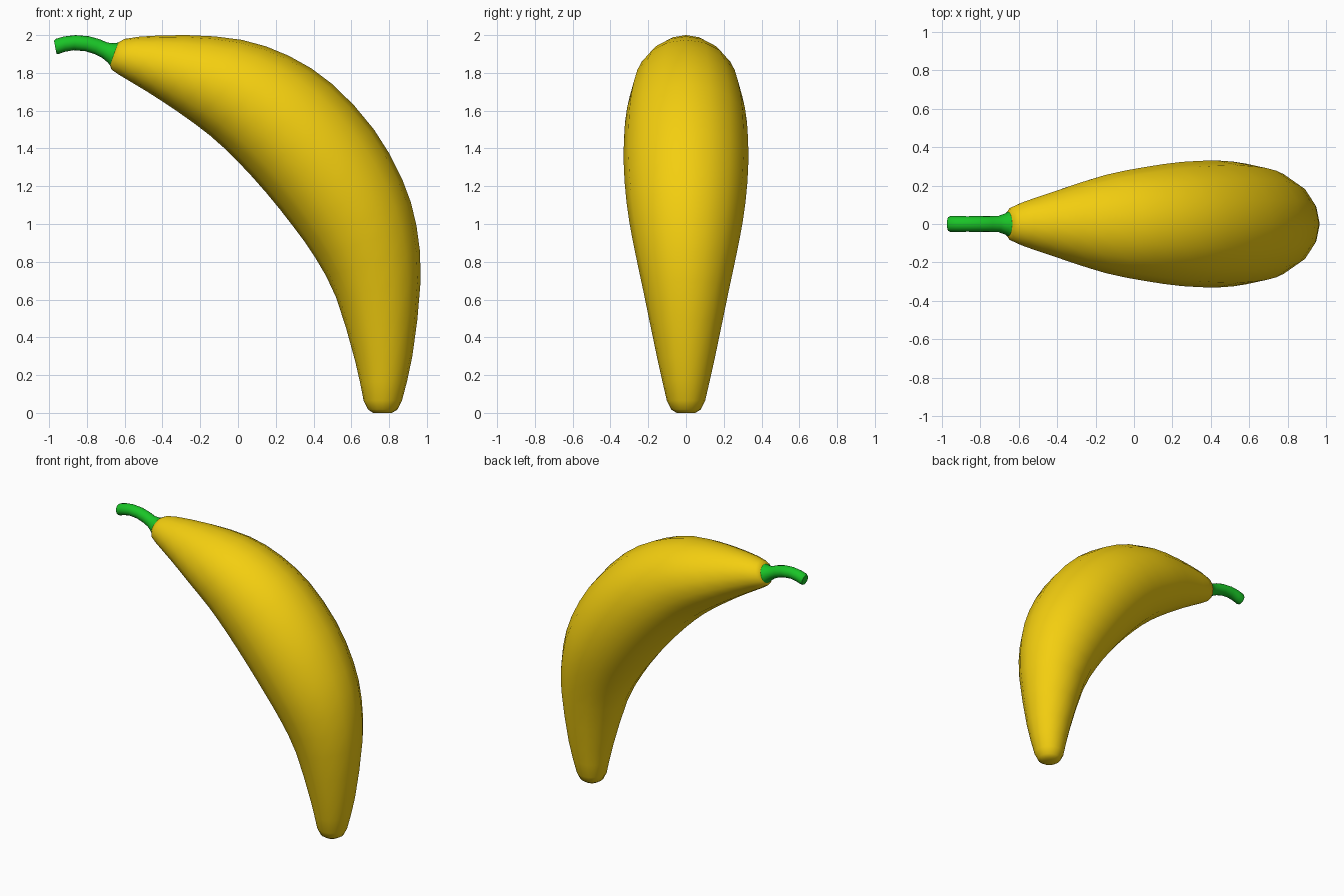
import bpy, bmesh, math
from mathutils import Vector

if "Cube" in bpy.data.objects:
    bpy.data.objects.remove(bpy.data.objects["Cube"])

# Each station is (inner x, inner z, outer x, outer z): a ring seen from the front
BODY = [
    (0.715, 0.0, 0.815, 0.0), (0.688, 0.018, 0.845, 0.018),
    (0.665, 0.065, 0.868, 0.065), (0.62, 0.275, 0.923, 0.30),
    (0.52, 0.61, 0.967, 0.70), (0.41, 0.82, 0.945, 0.99),
    (0.29, 0.99, 0.87, 1.235), (0.15, 1.165, 0.72, 1.50),
    (0.0, 1.33, 0.50, 1.74), (-0.15, 1.47, 0.27, 1.89),
    (-0.32, 1.595, 0.02, 1.975), (-0.48, 1.70, -0.27, 2.0),
    (-0.63, 1.79, -0.52, 1.992), (-0.67, 1.818, -0.60, 1.98),
    (-0.678, 1.842, -0.633, 1.962),
]
STEM = [
    (-0.676, 1.838, -0.63, 1.962), (-0.69, 1.855, -0.65, 1.957),
    (-0.72, 1.88, -0.69, 1.96), (-0.76, 1.90, -0.735, 1.979),
    (-0.81, 1.915, -0.79, 1.994), (-0.87, 1.92, -0.86, 2.0),
    (-0.915, 1.912, -0.92, 1.993), (-0.95, 1.90, -0.965, 1.98),
    (-0.961, 1.901, -0.974, 1.97),
]


def refine(stations, first, last):
    """Insert a smoothly interpolated ring after each station in a range."""
    out = []
    for i, s in enumerate(stations):
        out.append(s)
        if first <= i < last:
            a, d = stations[i - 1], stations[i + 2]
            b, c = s, stations[i + 1]
            if i == first:      # do not let the rounded tip bend the first span
                a = tuple(2 * p - q for p, q in zip(b, c))
            out.append(tuple((9 * (q + r) - p - t) / 16
                             for p, q, r, t in zip(a, b, c, d)))
    return out


def loft(name, stations, sides, color):
    """Skin circular rings whose diameters are given in the front plane."""
    bm = bmesh.new()
    rings = []
    for x0, z0, x1, z1 in stations:
        inner, outer = Vector((x0, 0, z0)), Vector((x1, 0, z1))
        center, arm = (inner + outer) / 2, (outer - inner) / 2
        side = Vector((0, arm.length, 0))
        rings.append([bm.verts.new(center + arm * math.cos(t) + side * math.sin(t))
                      for t in (2 * math.pi * k / sides for k in range(sides))])
    for r, s in zip(rings, rings[1:]):
        for k in range(sides):
            n = (k + 1) % sides
            bm.faces.new((r[k], r[n], s[n], s[k]))
    bm.faces.new(rings[0])
    bm.faces.new(rings[-1])
    bmesh.ops.recalc_face_normals(bm, faces=bm.faces)
    mesh = bpy.data.meshes.new(name)
    bm.to_mesh(mesh)
    bm.free()
    obj = bpy.data.objects.new(name, mesh)
    bpy.context.collection.objects.link(obj)
    mat = bpy.data.materials.new(name + "_color")
    mat.diffuse_color = color
    mat.use_nodes = True
    mat.node_tree.nodes["Principled BSDF"].inputs["Base Color"].default_value = mat.diffuse_color
    mesh.materials.append(mat)
    bpy.ops.object.select_all(action='DESELECT')
    obj.select_set(True)
    bpy.context.view_layer.objects.active = obj
    bpy.ops.object.shade_smooth_by_angle(angle=math.radians(50))
    return obj


# Curved fruit and its stalk
loft("banana_body", refine(BODY, 2, 12), 16, (0.9, 0.62, 0.005, 1))
loft("stem", STEM, 16, (0.01, 0.55, 0.02, 1))
